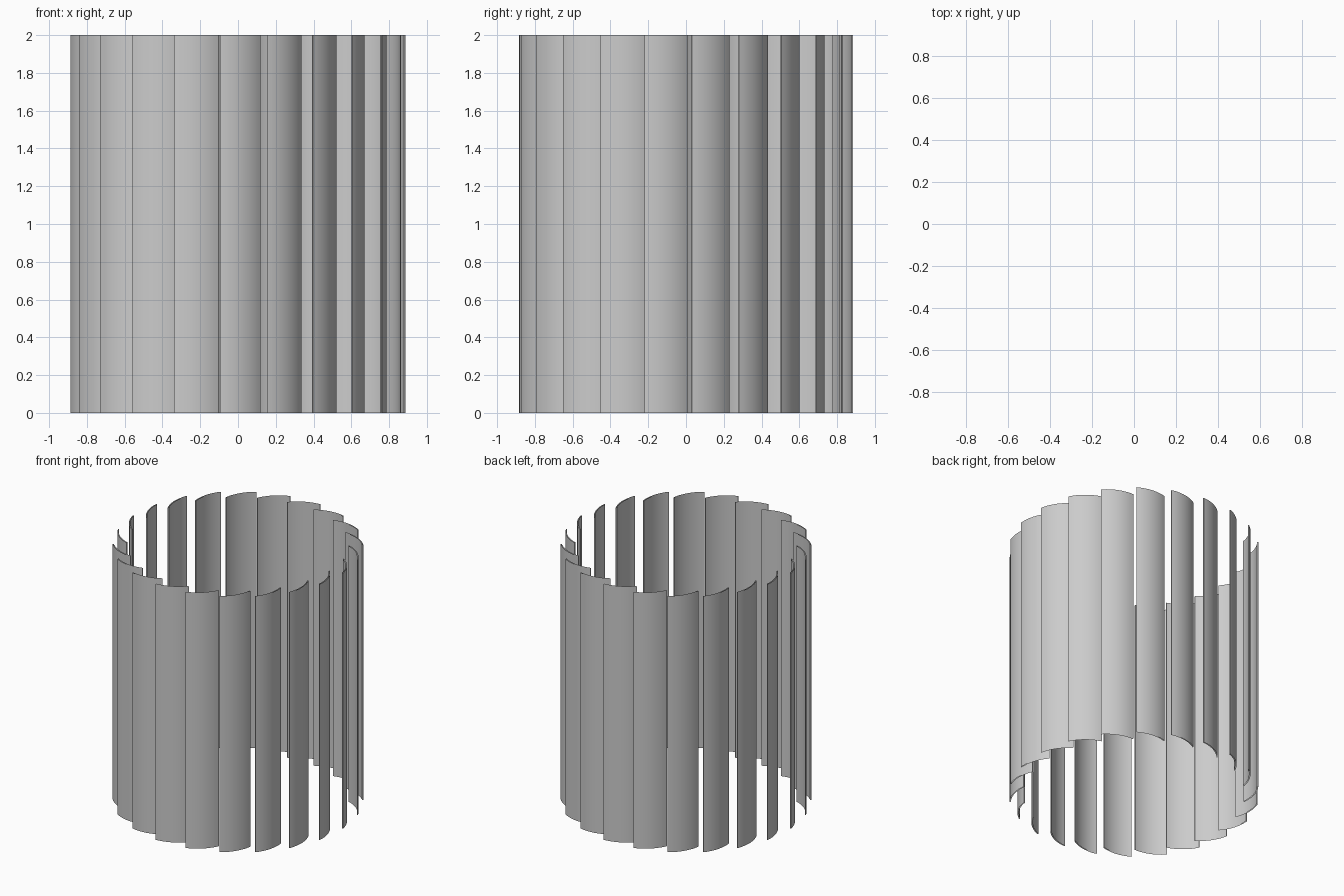
import bpy, bmesh
from math import sin, cos, radians, hypot, atan2, pi

if "Cube" in bpy.data.objects:
    bpy.data.objects.remove(bpy.data.objects["Cube"])

BLADES = 22
R_OUT, R_IN = 0.888, 0.789      # tip radii
SWEEP = radians(14.9)           # angle from outer tip to inner tip
ARC = radians(47)               # blade camber
THICK, HEIGHT, STEPS = 0.008, 2.0, 12
START = radians(-90 - 6.15)


def blade_outline(a):
    """Closed thin arc profile running from outer tip to inner tip."""
    x0, y0 = R_OUT * cos(a), R_OUT * sin(a)
    x1, y1 = R_IN * cos(a + SWEEP), R_IN * sin(a + SWEEP)
    chord, direction = hypot(x1 - x0, y1 - y0), atan2(y1 - y0, x1 - x0)
    rad = chord / (2 * sin(ARC / 2))
    n0 = direction - ARC / 2 - pi / 2          # outward normal at outer tip
    cx, cy = x0 - rad * cos(n0), y0 - rad * sin(n0)
    angles = [n0 + ARC * i / STEPS for i in range(STEPS + 1)]
    outer = [(cx + rad * cos(t), cy + rad * sin(t)) for t in angles]
    r2 = rad - THICK
    inner = [(cx + r2 * cos(t), cy + r2 * sin(t)) for t in reversed(angles)]
    return outer + inner


def add_blade(index):
    bm = bmesh.new()
    pts = blade_outline(START + index * 2 * pi / BLADES)
    low = [bm.verts.new((x, y, 0)) for x, y in pts]
    high = [bm.verts.new((x, y, HEIGHT)) for x, y in pts]
    n = len(pts)
    # Side walls only: the ends are open
    for i in range(n):
        j = (i + 1) % n
        bm.faces.new((low[i], low[j], high[j], high[i]))
    mesh = bpy.data.meshes.new("fan_blade")
    bm.to_mesh(mesh)
    bm.free()
    obj = bpy.data.objects.new(f"fan_blade_{index + 1}", mesh)
    bpy.context.collection.objects.link(obj)
    return obj


# Ring of curved blades
blades = [add_blade(i) for i in range(BLADES)]
for b in blades:
    b.select_set(True)
bpy.context.view_layer.objects.active = blades[0]
bpy.ops.object.shade_smooth_by_angle(angle=radians(30))
